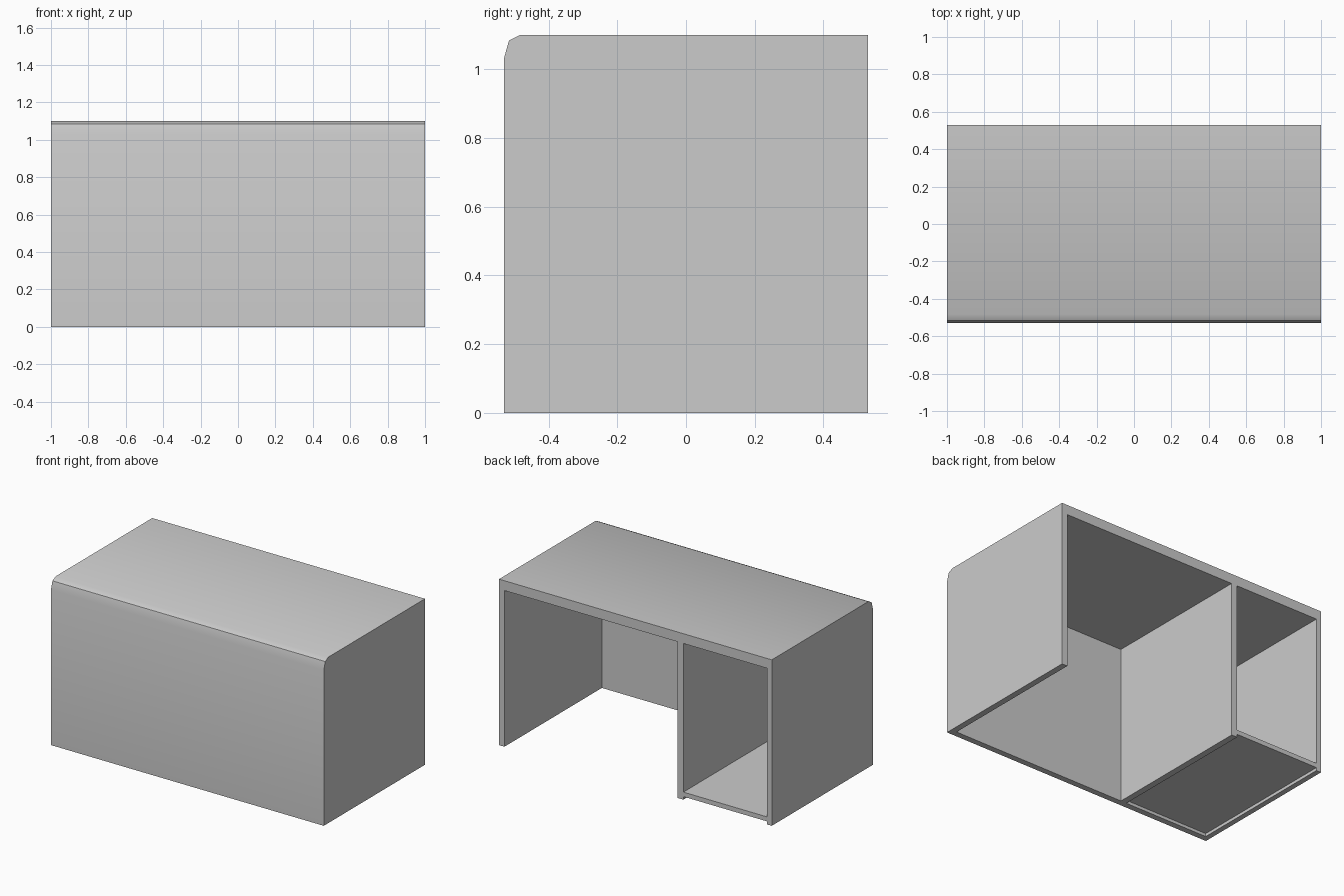
import bpy, bmesh, math

if "Cube" in bpy.data.objects:
    bpy.data.objects.remove(bpy.data.objects["Cube"])

HALF_Y = 0.53
INNER_FRONT = -0.49      # inner face of the front panel
CEILING = 1.035          # underside of the desk top


def extrude_profile(name, profile, x0, x1):
    """Extrude a closed (y, z) profile along x."""
    bm = bmesh.new()
    face = bm.faces.new([bm.verts.new((x0, y, z)) for y, z in profile])
    ext = bmesh.ops.extrude_face_region(bm, geom=[face])
    moved = [g for g in ext["geom"] if isinstance(g, bmesh.types.BMVert)]
    bmesh.ops.translate(bm, vec=(x1 - x0, 0, 0), verts=moved)
    bmesh.ops.recalc_face_normals(bm, faces=bm.faces)
    mesh = bpy.data.meshes.new(name)
    bm.to_mesh(mesh)
    bm.free()
    ob = bpy.data.objects.new(name, mesh)
    bpy.context.collection.objects.link(ob)
    return ob


def box(name, x0, x1, y0, y1, z0, z1):
    return extrude_profile(name, [(y0, z0), (y1, z0), (y1, z1), (y0, z1)], x0, x1)


def select_only(ob):
    bpy.ops.object.select_all(action='DESELECT')
    ob.select_set(True)
    bpy.context.view_layer.objects.active = ob


# Desk body: block with a two-step rounded front top edge
body = extrude_profile("desk_body", [
    (-HALF_Y, 0), (HALF_Y, 0), (HALF_Y, 1.1),
    (-0.482, 1.1), (-0.515, 1.083), (-HALF_Y, 1.03)], -1, 1)

# Knee space and side compartment, open at the back and below
for name, x0, x1 in (("knee_space_cutter", -0.31, 0.96),
                     ("compartment_cutter", -0.965, -0.352)):
    cutter = box(name, x0, x1, INNER_FRONT, 0.8, -0.3, CEILING)
    cutter.hide_render = True
    mod = body.modifiers.new(name, 'BOOLEAN')
    mod.operation = 'DIFFERENCE'
    mod.solver = 'EXACT'
    mod.object = cutter
    select_only(body)
    bpy.ops.object.modifier_apply(modifier=mod.name)
    bpy.data.objects.remove(cutter)

bpy.ops.object.shade_smooth_by_angle(angle=math.radians(30))

# Compartment floor, raised slightly off the ground
box("compartment_floor", -0.965, -0.352, INNER_FRONT, HALF_Y, 0.02, 0.05)
